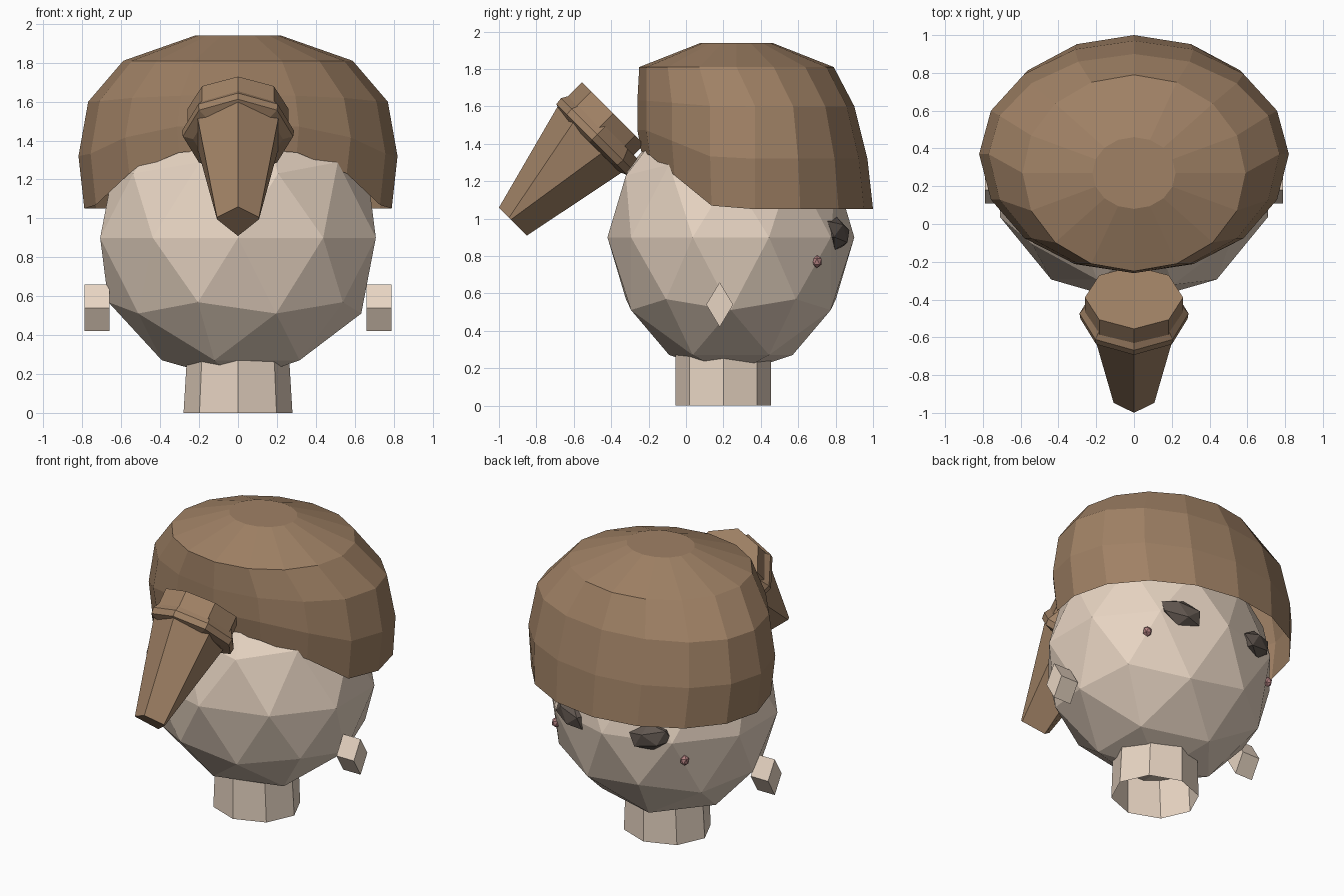
import bpy, bmesh, math
from mathutils import Vector, Matrix

if "Cube" in bpy.data.objects:
    bpy.data.objects.remove(bpy.data.objects["Cube"])


def material(name, rgb):
    m = bpy.data.materials.new(name)
    m.diffuse_color = (*rgb, 1)
    m.use_nodes = True
    m.node_tree.nodes["Principled BSDF"].inputs["Base Color"].default_value = m.diffuse_color
    return m


SKIN = material("skin", (0.80, 0.66, 0.54))
HAIR = material("hair", (0.35, 0.22, 0.13))
DARK = material("eye_dark", (0.12, 0.095, 0.08))
PINK = material("pink", (0.45, 0.22, 0.22))


def finish(name, bm, mat):
    bmesh.ops.recalc_face_normals(bm, faces=bm.faces)
    me = bpy.data.meshes.new(name)
    bm.to_mesh(me)
    bm.free()
    me.materials.append(mat)
    ob = bpy.data.objects.new(name, me)
    bpy.context.collection.objects.link(ob)
    return ob


def loft(name, rings, mat, cap_start=False, cap_end=False):
    """Join a list of closed point rings with quads."""
    bm = bmesh.new()
    rows = [[bm.verts.new(p) for p in r] for r in rings]
    n = len(rows[0])
    for a, b in zip(rows, rows[1:]):
        for i in range(n):
            j = (i + 1) % n
            bm.faces.new((a[i], a[j], b[j], b[i]))
    if cap_start:
        bm.faces.new(rows[0])
    if cap_end:
        bm.faces.new(rows[-1])
    return finish(name, bm, mat)


def ball(name, loc, scale, mat, subdiv, turn=0.0, roll=0.0):
    bm = bmesh.new()
    bmesh.ops.create_icosphere(bm, subdivisions=subdiv, radius=1)
    bm.transform(Matrix.Translation(loc) @ Matrix.Rotation(turn, 4, 'Z')
                 @ Matrix.Rotation(roll, 4, 'Y') @ Matrix.Diagonal((*scale, 1)))
    return finish(name, bm, mat)


def circle(n, rx, ry):
    return [(rx * math.sin(2 * math.pi * i / n), ry * math.cos(2 * math.pi * i / n))
            for i in range(n)]


# Head and open neck
ball("head", (0, 0.24, 0.9), (0.745, 0.66, 0.74), SKIN, 2)
loft("neck", [[(x, y + 0.2, z) for x, y in circle(8, rx, ry)]
              for z, rx, ry in ((0, 0.28, 0.255), (0.33, 0.26, 0.255))], SKIN)

# Ears, eyes and cheek marks, mirrored in x
for side, s in (("right", 1), ("left", -1)):
    loft(side + "_ear", [[(s * x, 0.18 + y, 0.54 + z) for y, z in circle(4, 0.072, 0.12)]
                         for x in (0.66, 0.79)], SKIN, True, True)
    ball(side + "_eye", (s * 0.3, 0.80, 0.92), (0.15, 0.065, 0.09), DARK, 1,
         -s * 0.37, -s * 0.2)
    ball(side + "_cheek_mark", (s * 0.48, 0.70, 0.77), (0.03, 0.03, 0.035), PINK, 1)


# Hair cap: the hem rises towards the front
def hem(y):
    return 1.05 + max(0.0, min(1.0, (0.16 - y) / 0.38)) * 0.31


rings = []
# level, half width, front y, back y, how far the level follows the hem
for z, w, y0, y1, follow in ((1.05, 0.79, -0.24, 1.0, 1.0), (1.32, 0.82, -0.26, 0.97, 0.5),
                             (1.6, 0.77, -0.26, 0.90, 0.1), (1.81, 0.59, -0.25, 0.79, 0),
                             (1.94, 0.22, 0.08, 0.46, 0)):
    ring = []
    for x, c in circle(16, 1, 1):
        mid = 0.37 if z < 1.7 else (y0 + y1) / 2
        y = mid + c * (y1 - mid if c > 0 else mid - y0)
        ring.append((x * w, y, z + (hem(y) - 1.05) * follow))
    rings.append(ring)
loft("hair", rings, HAIR, cap_end=True)


# Ponytail parts lie along an axis tilted 45 degrees
def tilted(section, u, v0=1.37):
    k = math.sqrt(0.5)
    return [(x, (u - v0 - v) * k, (u + v0 + v) * k) for x, v in section]


def kite(top, wide, upper, lower):
    return [(0, top), (wide, upper), (wide, lower), (0, -top),
            (-wide, lower), (-wide, upper)]


loft("ponytail", [tilted(kite(0.106, 0.108, 0.03, 0.015), 0.042, 1.35),
                  tilted(kite(0.25, 0.21, 0.13, -0.1), 0.66)], HAIR, True, True)
loft("hair_tie", [tilted(circle(8, r * 1.05, r), u, 1.36) for u, r in
                  ((0.63, 0.22), (0.65, 0.27), (0.69, 0.275), (0.75, 0.24))],
     HAIR, True, True)
loft("ponytail_base", [tilted(circle(8, 0.26, 0.235), u, 1.38) for u in (0.7, 0.83)],
     HAIR, True, True)
